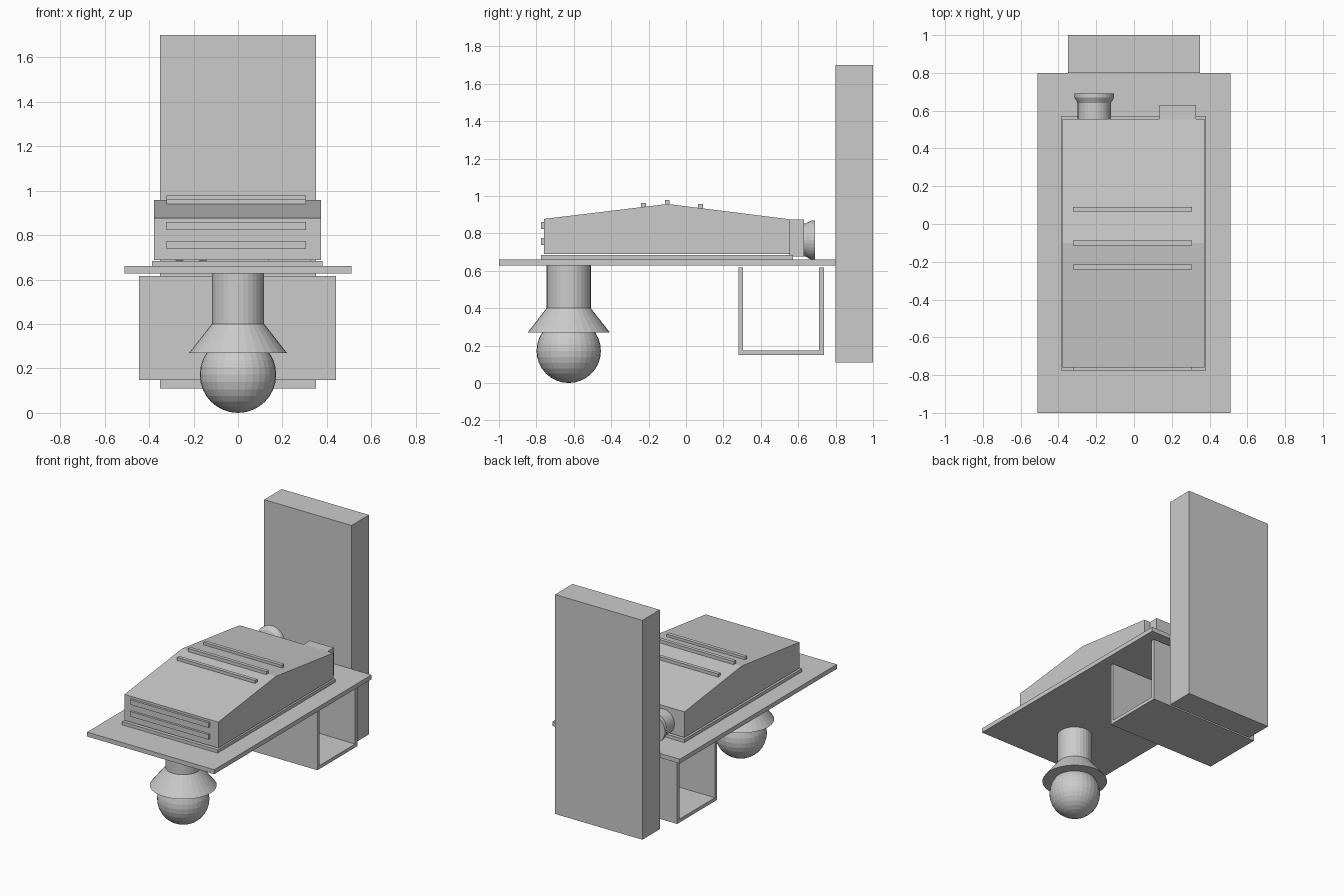
import bpy
import bmesh
from math import pi
from mathutils import Matrix, Vector

default = bpy.data.objects.get("Cube")
if default:
    bpy.data.objects.remove(default, do_unlink=True)

GREY = (0.6, 0.6, 0.6, 1)
grey = bpy.data.materials.new("plain grey")
grey.use_nodes = True
grey.diffuse_color = GREY
grey.node_tree.nodes["Principled BSDF"].inputs["Base Color"].default_value = GREY


def finish(name, bm):
    bmesh.ops.recalc_face_normals(bm, faces=bm.faces)
    mesh = bpy.data.meshes.new(name)
    bm.to_mesh(mesh)
    bm.free()
    mesh.materials.append(grey)
    obj = bpy.data.objects.new(name, mesh)
    bpy.context.collection.objects.link(obj)
    return obj


def box(name, x, y, z):
    """Box from (low, high) ranges."""
    bm = bmesh.new()
    bmesh.ops.create_cube(bm, size=1)
    for v in bm.verts:
        v.co = Vector([(lo + hi) / 2 + c * (hi - lo)
                       for c, (lo, hi) in zip(v.co, (x, y, z))])
    return finish(name, bm)


def extrude_x(name, profile, x):
    """Extrude a (y, z) outline across the x range."""
    bm = bmesh.new()
    face = bm.faces.new([bm.verts.new((x[0], y, z)) for y, z in profile])
    new = bmesh.ops.extrude_face_region(bm, geom=[face])["geom"]
    bmesh.ops.translate(bm, vec=(x[1] - x[0], 0, 0),
                        verts=[g for g in new if isinstance(g, bmesh.types.BMVert)])
    return finish(name, bm)


def turned(name, profile, matrix, sides=32):
    """Capped solid of revolution from (radius, height) rings."""
    bm = bmesh.new()
    rings = []
    for r, h in profile:
        ring = bmesh.ops.create_circle(bm, segments=sides, radius=r,
                                       matrix=matrix @ Matrix.Translation((0, 0, h)))
        rings.append(ring["verts"])
    for a, b in zip(rings, rings[1:]):
        for i in range(sides):
            j = (i + 1) % sides
            bm.faces.new((a[i], a[j], b[j], b[i]))
    bm.faces.new(rings[0])
    bm.faces.new(rings[-1])
    return finish(name, bm)


# Deck and upright back panel
box("deck", (-0.51, 0.51), (-1, 0.8), (0.628, 0.66))
box("back_panel", (-0.35, 0.35), (0.8, 1), (0.11, 1.70))

# Housing with a ridged roof, floating just above its base
box("housing_base", (-0.387, 0.38), (-0.775, 0.572), (0.66, 0.683))
extrude_x("housing", [(-0.76, 0.689), (0.557, 0.689), (0.557, 0.875),
                      (-0.1, 0.957), (-0.76, 0.877)], (-0.378, 0.374))

# Raised ribs on the roof and front
RIB_X = (-0.322, 0.306)
for i, (y, top) in enumerate([(-0.227, 0.962), (-0.1, 0.979), (0.078, 0.956)]):
    box(f"roof_rib_{i + 1}", RIB_X, (y - 0.013, y + 0.013), (top - 0.03, top))
for i, z in enumerate((0.842, 0.756)):
    box(f"front_rib_{i + 1}", RIB_X, (-0.776, -0.75), (z - 0.018, z + 0.018))

# Outlet pipe and block on the rear of the housing
turned("rear_pipe", [(0.088, 0), (0.088, 0.09), (0.105, 0.12), (0.105, 0.141)],
       Matrix.Translation((-0.21, 0.55, 0.764)) @ Matrix.Rotation(-pi / 2, 4, "X"))
box("rear_block", (0.135, 0.327), (0.55, 0.63), (0.675, 0.873))

# Open-ended trough under the deck
extrude_x("trough", [(0.28, 0.617), (0.28, 0.149), (0.737, 0.149), (0.737, 0.617),
                     (0.712, 0.617), (0.712, 0.174), (0.304, 0.174), (0.304, 0.617)],
          (-0.445, 0.441))

# Ball foot with stem and flared collar
foot = Matrix.Translation((0, -0.627, 0))
turned("foot_stem", [(0.118, 0.39), (0.118, 0.63)], foot)
turned("foot_collar", [(0.22, 0.27), (0.118, 0.4)], foot)
bm = bmesh.new()
bmesh.ops.create_uvsphere(bm, u_segments=32, v_segments=16, radius=0.172,
                          matrix=foot @ Matrix.Translation((0, 0, 0.172)))
finish("foot_ball", bm)
